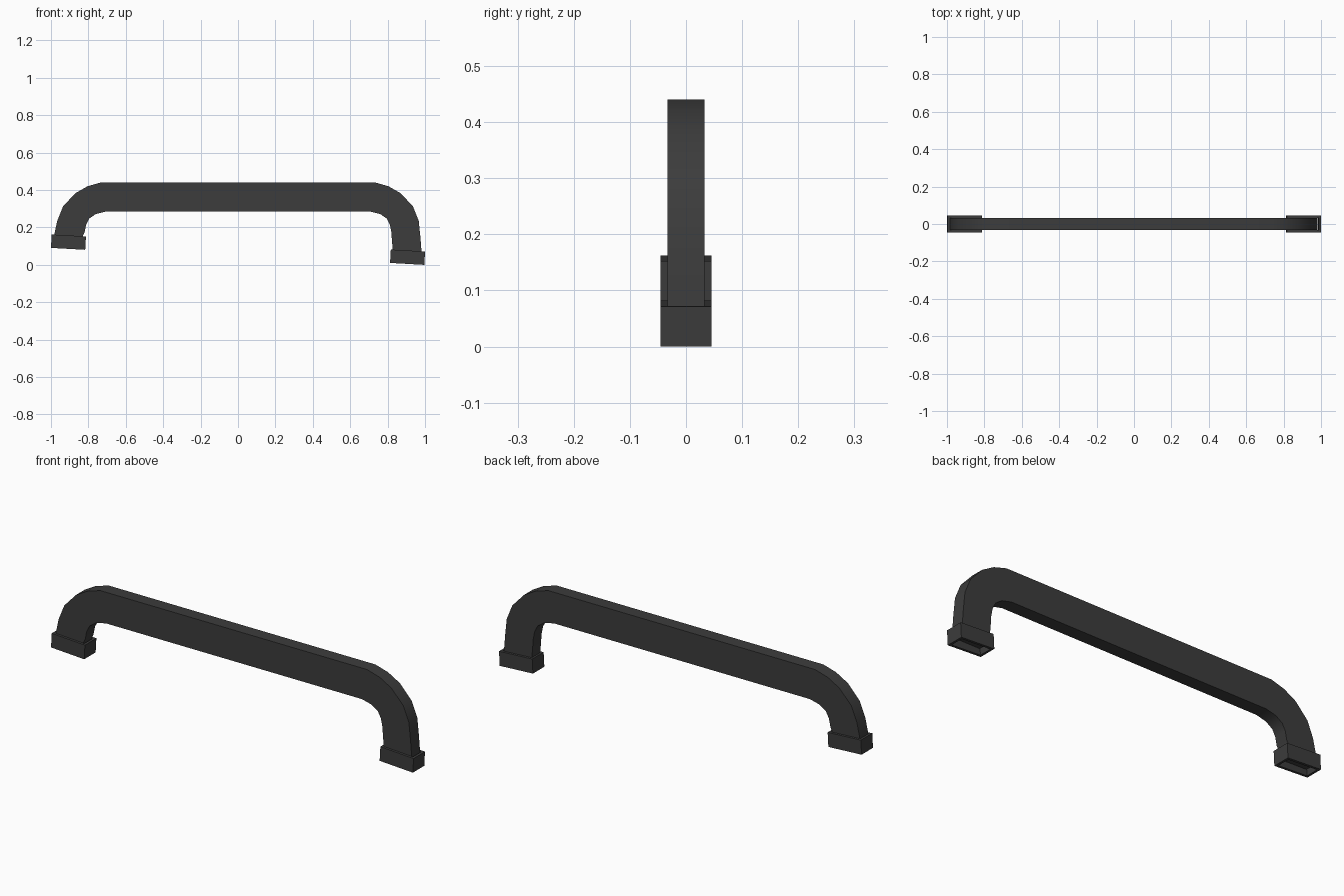
import bpy, bmesh, math

if "Cube" in bpy.data.objects:
    bpy.data.objects.remove(bpy.data.objects["Cube"])

mat = bpy.data.materials.new("dark_plastic")
mat.diffuse_color = (0.045, 0.045, 0.045, 1)
mat.use_nodes = True
mat.node_tree.nodes["Principled BSDF"].inputs["Base Color"].default_value = mat.diffuse_color


def make_object(name, bm):
    bmesh.ops.recalc_face_normals(bm, faces=bm.faces[:])
    me = bpy.data.meshes.new(name)
    bm.to_mesh(me)
    bm.free()
    ob = bpy.data.objects.new(name, me)
    bpy.context.collection.objects.link(ob)
    me.materials.append(mat)
    bpy.ops.object.select_all(action='DESELECT')
    ob.select_set(True)
    bpy.context.view_layer.objects.active = ob
    bpy.ops.object.shade_smooth_by_angle(angle=math.radians(30))
    return ob


def loft(bm, rings, closed=False):
    """Bridge successive four-cornered rings."""
    vs = [[bm.verts.new(p) for p in r] for r in rings]
    pairs = list(zip(vs, vs[1:])) + ([(vs[-1], vs[0])] if closed else [])
    for a, b in pairs:
        for i in range(4):
            j = (i + 1) % 4
            bm.faces.new((a[i], a[j], b[j], b[i]))
    return vs


# Handle bar: outer and inner edge of each cross-section (x, z), bend is shared
bend = [((.735, .44), (.706, .285)), ((.805, .42), (.76, .272)),
        ((.87, .383), (.795, .248)), ((.935, .313), (.812, .215)),
        ((.966, .237), (.82, .175))]
left_end = [((.984, .155), (.832, .15)), ((.985, .12), (.832, .115))]
right_end = [((.975, .15), (.823, .13)), ((.981, .075), (.828, .075)),
             ((.982, .04), (.829, .04))]


def ring(pair, side, half=.033):
    (ox, oz), (ix, iz) = pair
    return [(side * ox, -half, oz), (side * ox, half, oz),
            (side * ix, half, iz), (side * ix, -half, iz)]


sections = [ring(p, -1) for p in reversed(bend + left_end)]
sections += [ring(p, 1) for p in bend + right_end]
bm = bmesh.new()
vs = loft(bm, sections)
for end in (vs[0], vs[-1]):          # closed ends hidden inside the collars
    bm.faces.new(end)
make_object("handle_bar", bm)

# End collars: square sleeves, both tilted the same way
W, D, H, WALL = .0917, .045, .0358, .012


def rect(w, d, z):
    return [(-w, -d, z), (w, -d, z), (w, d, z), (-w, d, z)]


for name, x, z in (("left_collar", -.9065, .1215), ("right_collar", .9065, .041)):
    bm = bmesh.new()
    loft(bm, [rect(W, D, -H), rect(W, D, H),
              rect(W - WALL, D - WALL, H), rect(W - WALL, D - WALL, -H)], closed=True)
    ob = make_object(name, bm)
    ob.location = (x, 0, z)
    ob.rotation_euler.y = math.radians(3.2)
